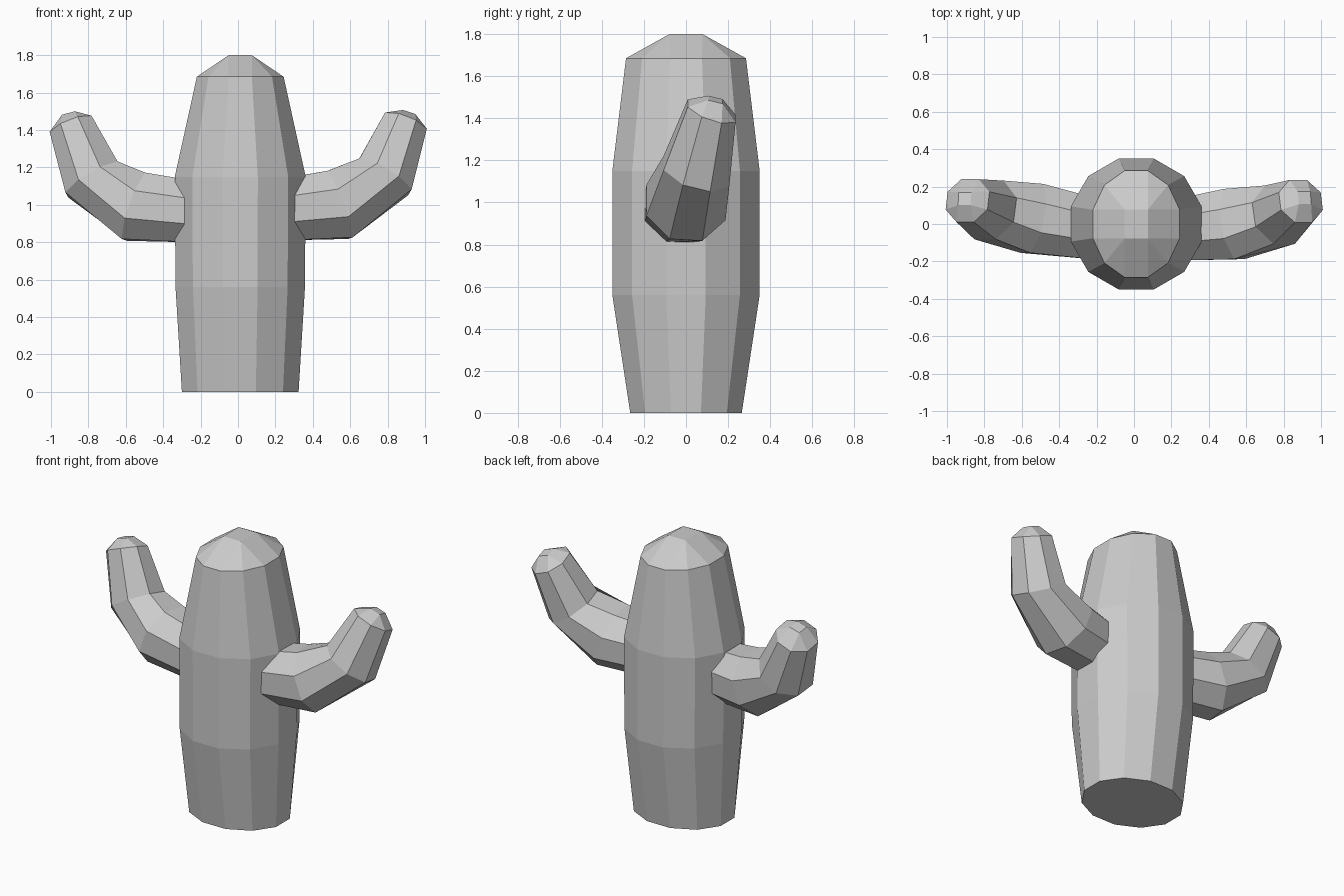
import bpy, bmesh, math
from mathutils import Vector

if "Cube" in bpy.data.objects:
    bpy.data.objects.remove(bpy.data.objects["Cube"])


def loft(name, rings):
    """Skin a list of equal-length point rings, closing both ends."""
    bm = bmesh.new()
    loops = [[bm.verts.new(p) for p in ring] for ring in rings]
    n = len(loops[0])
    for a, b in zip(loops, loops[1:]):
        for i in range(n):
            j = (i + 1) % n
            bm.faces.new((a[i], a[j], b[j], b[i]))
    bm.faces.new(loops[0][::-1])
    bm.faces.new(loops[-1])
    bmesh.ops.remove_doubles(bm, verts=bm.verts[:], dist=0.002)
    bmesh.ops.recalc_face_normals(bm, faces=bm.faces[:])
    mesh = bpy.data.meshes.new(name)
    bm.to_mesh(mesh)
    bm.free()
    obj = bpy.data.objects.new(name, mesh)
    bpy.context.collection.objects.link(obj)
    return obj


def section(centre, u, v, ru, rv, sides, square=False):
    """Polygon section; a square one gathers its corners into four points."""
    pts = []
    for i in range(sides):
        a = 2 * math.pi * (i + 0.5) / sides
        c, s = math.cos(a), math.sin(a)
        if square:
            c, s = math.copysign(1, c), math.copysign(1, s)
        else:
            k = math.cos(math.pi / sides)
            c, s = c / k, s / k
        pts.append(Vector(centre) + u * (c * ru) + v * (s * rv))
    return pts


def arm(name, stations, sides=8):
    """Bent tube; each station is centre, direction, radius."""
    rings = []
    for k, (centre, direction, r) in enumerate(stations):
        t = Vector(direction).normalized()
        u = Vector((0, 1, 0))
        u = (u - t * u.dot(t)).normalized()
        v = t.cross(u)
        rings.append(section(centre, u, v, r, r, sides, k == len(stations) - 1))
    return loft(name, rings)


# Trunk: twelve-sided barrel with a faceted cap
X, Y = Vector((1, 0, 0)), Vector((0, 1, 0))
trunk_levels = [(0, 0.312, 0.265), (0.56, 0.346, 0.35), (1.15, 0.35, 0.35),
                (1.685, 0.232, 0.285), (1.8, 0.062, 0.078)]
loft("trunk", [section((0.012, 0, z), X, Y, rx, ry, 12, z == 1.8)
               for z, rx, ry in trunk_levels])

# Right arm
arm("right_arm", [
    ((0.25, -0.03, 0.975), (1, 0.08, 0.08), 0.165),
    ((0.535, 0.0, 1.0), (0.93, 0.16, 0.35), 0.19),
    ((0.78, 0.05, 1.15), (0.5, 0.28, 0.84), 0.162),
    ((0.892, 0.122, 1.435), (0.35, 0.33, 0.9), 0.12),
    ((0.912, 0.14, 1.488), (0.3, 0.25, 0.92), 0.035)])

# Left arm
arm("left_arm", [
    ((-0.25, -0.02, 0.965), (-1, 0.12, 0.08), 0.165),
    ((-0.545, 0.03, 0.99), (-0.93, 0.2, 0.33), 0.188),
    ((-0.775, 0.075, 1.135), (-0.5, 0.25, 0.84), 0.162),
    ((-0.89, 0.125, 1.42), (-0.35, 0.3, 0.9), 0.12),
    ((-0.905, 0.135, 1.484), (-0.25, 0.2, 0.94), 0.035)])
